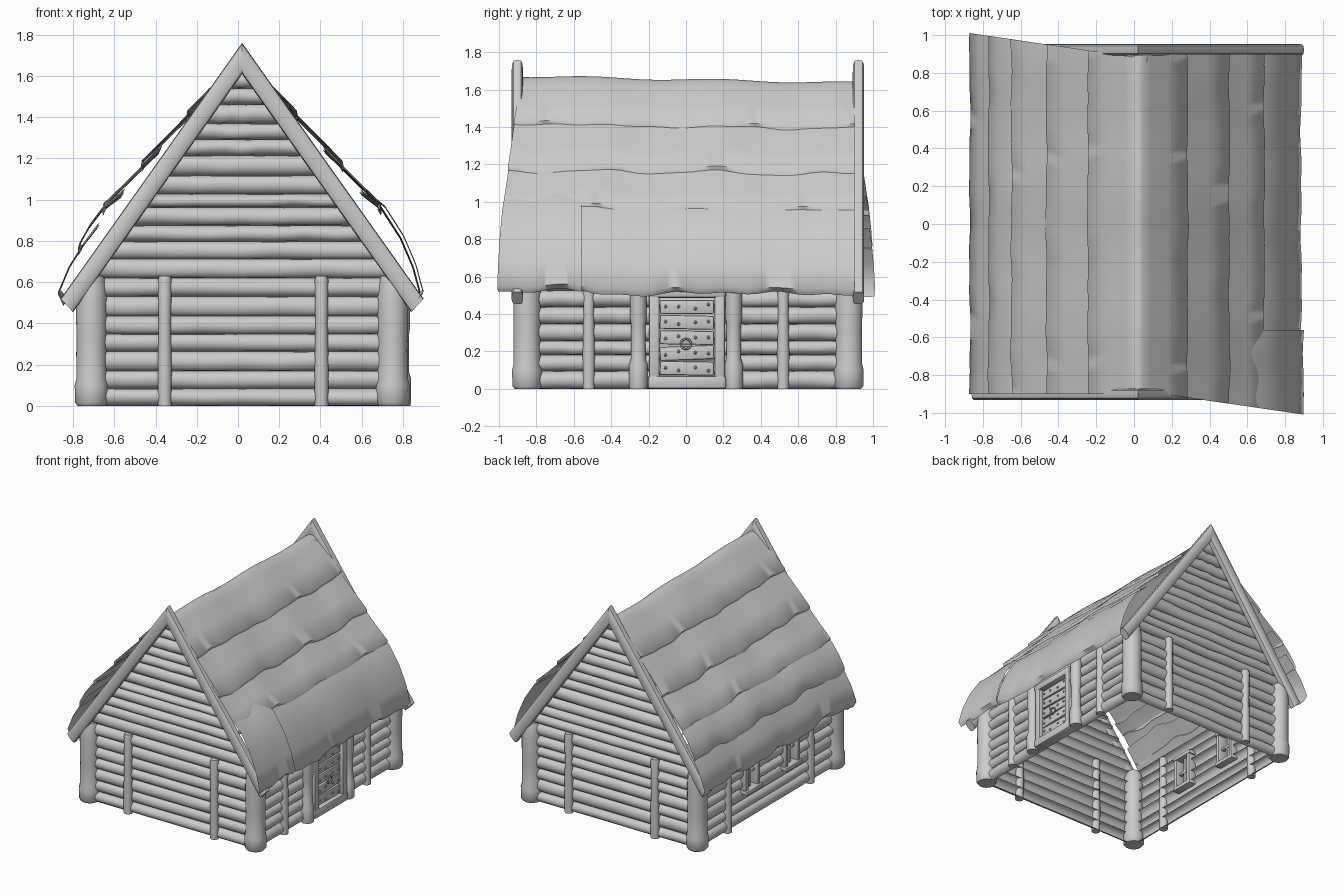
import bpy, bmesh, math, random
from mathutils import Vector, Matrix

if "Cube" in bpy.data.objects:
    bpy.data.objects.remove(bpy.data.objects["Cube"])

random.seed(4)
CX, CY = 0.02, 0.01          # house centre
HW, HD = 0.73, 0.86          # half width / depth to corner post axes
SLOPE = 1.41                 # gable slope
COS, SIN, PI = math.cos, math.sin, math.pi


def finish(name, bm, angle=40):
    me = bpy.data.meshes.new(name)
    bm.to_mesh(me)
    bm.free()
    ob = bpy.data.objects.new(name, me)
    bpy.context.collection.objects.link(ob)
    bpy.ops.object.select_all(action='DESELECT')
    ob.select_set(True)
    bpy.context.view_layer.objects.active = ob
    bpy.ops.object.shade_smooth_by_angle(angle=math.radians(angle))
    return ob


def grid(bm, rows):
    vs = [[bm.verts.new(p) for p in r] for r in rows]
    for a, b in zip(vs, vs[1:]):
        for i in range(len(a) - 1):
            bm.faces.new((a[i], a[i + 1], b[i + 1], b[i]))
    return vs


def lathe(name, x, y, profile, n=14):
    """Upright post turned from (radius, z) pairs."""
    bm = bmesh.new()
    rings = []
    for r, z in profile:
        rings.append([bm.verts.new((x + r * COS(2 * PI * i / n), y + r * SIN(2 * PI * i / n), z)) for i in range(n)])
    for a, b in zip(rings, rings[1:]):
        for i in range(n):
            bm.faces.new((a[i], a[(i + 1) % n], b[(i + 1) % n], b[i]))
    bm.faces.new(rings[0][::-1])
    bm.faces.new(rings[-1])
    return finish(name, bm)


def box(name, loc, size, rot=None, bevel=0.01):
    bm = bmesh.new()
    bmesh.ops.create_cube(bm, size=1)
    bmesh.ops.scale(bm, vec=size, verts=bm.verts)
    if bevel:
        bmesh.ops.bevel(bm, geom=bm.edges[:], offset=bevel, segments=2, profile=0.5, affect='EDGES')
    M = Matrix.Translation(loc) @ (rot if rot else Matrix())
    bmesh.ops.transform(bm, matrix=M, verts=bm.verts)
    return finish(name, bm)


def half_log(bm, frame, a, b, z0, z1, slope=0):
    """Bulging half-round log; frame maps (along, out, z) to the world."""
    n, k = 8, 8
    wob = [random.uniform(-0.008, 0.008) for _ in range(n + 1)]
    fat = random.uniform(0.036, 0.048)
    rows = []
    for j in range(k + 1):
        t = PI * j / k
        zf = 0.5 - 0.5 * COS(t)
        row = []
        for i in range(n + 1):
            z = z0 + (z1 - z0) * zf + wob[i] * SIN(t) * 0.7
            inset = slope * (z - z0)
            u = a + inset + (b - a - 2 * inset) * i / n
            row.append(frame(u, fat * SIN(t) + wob[i] * 0.4, z))
        rows.append(row)
    grid(bm, rows)


# Wall logs: seven courses, interrupted by the door and windows
def courses(z0, z1, n):
    zs = [z0 + (z1 - z0) * i / n + (random.uniform(-0.01, 0.01) if 0 < i < n else 0) for i in range(n + 1)]
    return list(zip(zs, zs[1:]))


def front_frame(s):
    return lambda u, o, z: (CX + u, CY + s * (HD - 0.01 + o), z)


def side_frame(s):
    return lambda u, o, z: (CX + s * (HD - 0.14 + o), CY + u, z)


for s, nm in ((-1, "front"), (1, "back")):
    bm = bmesh.new()
    for z0, z1 in courses(0, 0.62, 7):
        half_log(bm, front_frame(s), -HW, HW, z0, z1)
    finish(nm + "_wall_logs", bm)
    bm = bmesh.new()
    for z0, z1 in courses(0.62, 1.62, 12):
        w = (1.69 - z0) / SLOPE
        half_log(bm, front_frame(s), -w, w, z0, z1, 1 / SLOPE)
    finish(nm + "_gable_logs", bm)

for s, nm in ((-1, "left"), (1, "right")):
    bm = bmesh.new()
    for z0, z1 in courses(0, 0.62, 7):
        zm = (z0 + z1) / 2
        spans = [(-HD, HD)]
        if s > 0 and zm < 0.52:
            spans = [(-HD, -0.18), (0.18, HD)]
        if s < 0 and 0.24 < zm < 0.5:
            spans = [(-HD, -0.33), (-0.18, 0.18), (0.33, HD)]
        for a, b in spans:
            half_log(bm, side_frame(s), a, b, z0, z1)
    finish(nm + "_wall_logs", bm)

# Corner posts and slimmer wall posts
for sx in (-1, 1):
    for sy in (-1, 1):
        lathe("corner_post", CX + sx * HW, CY + sy * HD,
              [(0.068, 0), (0.08, 0.015), (0.082, 0.1), (0.074, 0.13), (0.073, 0.3), (0.076, 0.5),
               (0.07, 0.59), (0.058, 0.63)])
slim = [(0.033, 0), (0.034, 0.2), (0.03, 0.4), (0.033, 0.61), (0.028, 0.63)]
for sy in (-1, 1):
    for x in (-0.355, 0.405):
        lathe("gable_wall_post", x, CY + sy * 0.885, slim, 10)
    for sx in (-1, 1):
        lathe("side_wall_post", CX + sx * 0.75, sy * 0.52, slim, 10)

# Door: frame posts, jambs, lintel, sill, planks, studs and ring
DX = CX + 0.76
for sy in (-1, 1):
    lathe("door_post", DX + 0.01, sy * 0.255,
          [(0.046, 0), (0.05, 0.02), (0.05, 0.13), (0.04, 0.16), (0.038, 0.34), (0.045, 0.38), (0.043, 0.58)], 12)
    box("door_jamb", (DX, 0.005 + sy * 0.175, 0.28), (0.08, 0.055, 0.46))
box("door_lintel", (DX, 0.005, 0.515), (0.09, 0.42, 0.06), None, 0.018)
box("door_sill", (DX, 0.005, 0.035), (0.09, 0.42, 0.07), None, 0.015)
for i in range(5):
    z = 0.11 + i * 0.082
    tilt = Matrix.Rotation(random.uniform(-0.04, 0.04), 4, 'X')
    box("door_plank", (DX, 0.005, z), (0.035, 0.29, 0.074), tilt, 0.008)
    for y in (-0.11, -0.04, 0.05, 0.12):
        bm = bmesh.new()
        bmesh.ops.create_icosphere(bm, subdivisions=1, radius=0.01,
                                   matrix=Matrix.Translation((DX + 0.019, y, z + random.uniform(-0.015, 0.015))))
        finish("door_stud", bm)
bpy.ops.mesh.primitive_torus_add(location=(DX + 0.028, 0, 0.24), rotation=(0, PI / 2, 0), major_segments=16,
                                 minor_segments=6, major_radius=0.027, minor_radius=0.006)
bpy.context.object.name = "door_ring"

# Windows in the left wall
WX = CX - 0.745
for y in (-0.25, 0.25):
    for s in (-1, 1):
        box("window_side", (WX, y + s * 0.075, 0.38), (0.09, 0.03, 0.28), None, 0.006)
        box("window_rail", (WX - 0.005, y, 0.38 + s * 0.13), (0.11, 0.2, 0.032), None, 0.007)
    box("window_mullion", (WX, y, 0.38), (0.03, 0.02, 0.24), None, 0.004)
    box("window_crossbar", (WX, y, 0.38), (0.03, 0.14, 0.02), None, 0.004)


# Gable beams: two mitred rafters crossing the roof ends
for sy, nm in ((-1, "front"), (1, "back")):
    for sx in (-1, 1):
        bm = bmesh.new()
        rows = []
        for t in (0, 0.25, 0.5, 0.75, 1):
            x = t * 0.85
            ring = []
            for i in range(13):
                a = 2 * PI * i / 12
                off = (1 if COS(a) > 0 else -1) * abs(COS(a)) ** 0.6 * 0.075
                dep = (1 if SIN(a) > 0 else -1) * abs(SIN(a)) ** 0.6 * 0.031
                tip = t * 0.03 * off / 0.075        # square the lower end
                ring.append((CX + sx * (x + tip), CY + sy * 0.912 + dep, 1.685 - SLOPE * (x + tip) + off))
            rows.append(ring)
        vs = grid(bm, rows)
        bm.faces.new(vs[-1][:-1])
        bmesh.ops.remove_doubles(bm, verts=bm.verts, dist=1e-5)
        bmesh.ops.recalc_face_normals(bm, faces=bm.faces)
        finish(nm + "_gable_beam", bm)


# Roof: overlapping sagging sheets, each a (distance from ridge, height) profile swept along y
def wave(y, ph):
    return 0.5 * SIN(11 * y + ph) + 0.35 * SIN(23 * y + 2.3 * ph) + 0.25 * SIN(5 * y + 1.7 * ph)


def sheet(name, prof, ph, amp=0.02, y0=None, y1=None):
    bm = bmesh.new()
    n, m = 34, len(prof)
    rows = []
    for j, (d, z) in enumerate(prof):
        s = 1 if d >= 0 else -1
        long = 0.88 + 0.125 * abs(d) / 0.85
        lo, hi = (-long, 0.9) if s > 0 else (-0.9, long)
        lo, hi = (lo if y0 is None else y0), (hi if y1 is None else y1)
        edge = min(1, abs(d) * 3) * (0.45 if 0 < j < m - 1 else 1)
        row = []
        for i in range(n + 1):
            y = lo + (hi - lo) * i / n
            w = wave(y, ph) * amp * edge
            row.append((CX + d + s * w * 0.6, y, z - 0.02 * y * (1 - abs(d)) - w * 0.9 + 0.006 * SIN(9 * y)))
        rows.append(row)
    grid(bm, rows)
    bmesh.ops.recalc_face_normals(bm, faces=bm.faces)
    if sum(f.normal.z for f in bm.faces) < 0:
        bmesh.ops.reverse_faces(bm, faces=bm.faces)
    return finish(name, bm, 60)


cap = [(0.03, 1.645), (0.07, 1.61), (0.16, 1.525), (0.265, 1.42), (0.262, 1.395)]
sheet("roof_ridge_sheet", [(-d, z) for d, z in cap[::-1]] + [(0, 1.655)] + cap, 1.0)
for s, nm in ((-1, "left"), (1, "right")):
    def side(part, prof, ph, **kw):
        return sheet(nm + "_roof_" + part, [(s * d, z) for d, z in prof], ph + s, **kw)
    side("upper_sheet", [(0.18, 1.48), (0.27, 1.395), (0.38, 1.285), (0.485, 1.18), (0.482, 1.15)], 2.0)
    side("middle_sheet", [(0.40, 1.24), (0.49, 1.15), (0.58, 1.06), (0.67, 0.975), (0.668, 0.94)], 3.2)
    flap = [(0.58, 1.03), (0.68, 0.95), (0.77, 0.81), (0.83, 0.67), (0.865, 0.54), (0.84, 0.51)]
    if s > 0:
        side("eave_flap", flap, 4.4, y0=-0.58)
        side("eave_corner", [(d + 0.012, z + 0.012) for d, z in flap], 5.1, y1=-0.56)
    else:
        side("lower_sheet", [(0.58, 1.03), (0.68, 0.95), (0.74, 0.87), (0.79, 0.78), (0.785, 0.75)], 4.4)
        side("eave_flap", [(0.70, 0.87), (0.77, 0.78), (0.84, 0.67), (0.89, 0.55), (0.86, 0.5)], 5.6)
